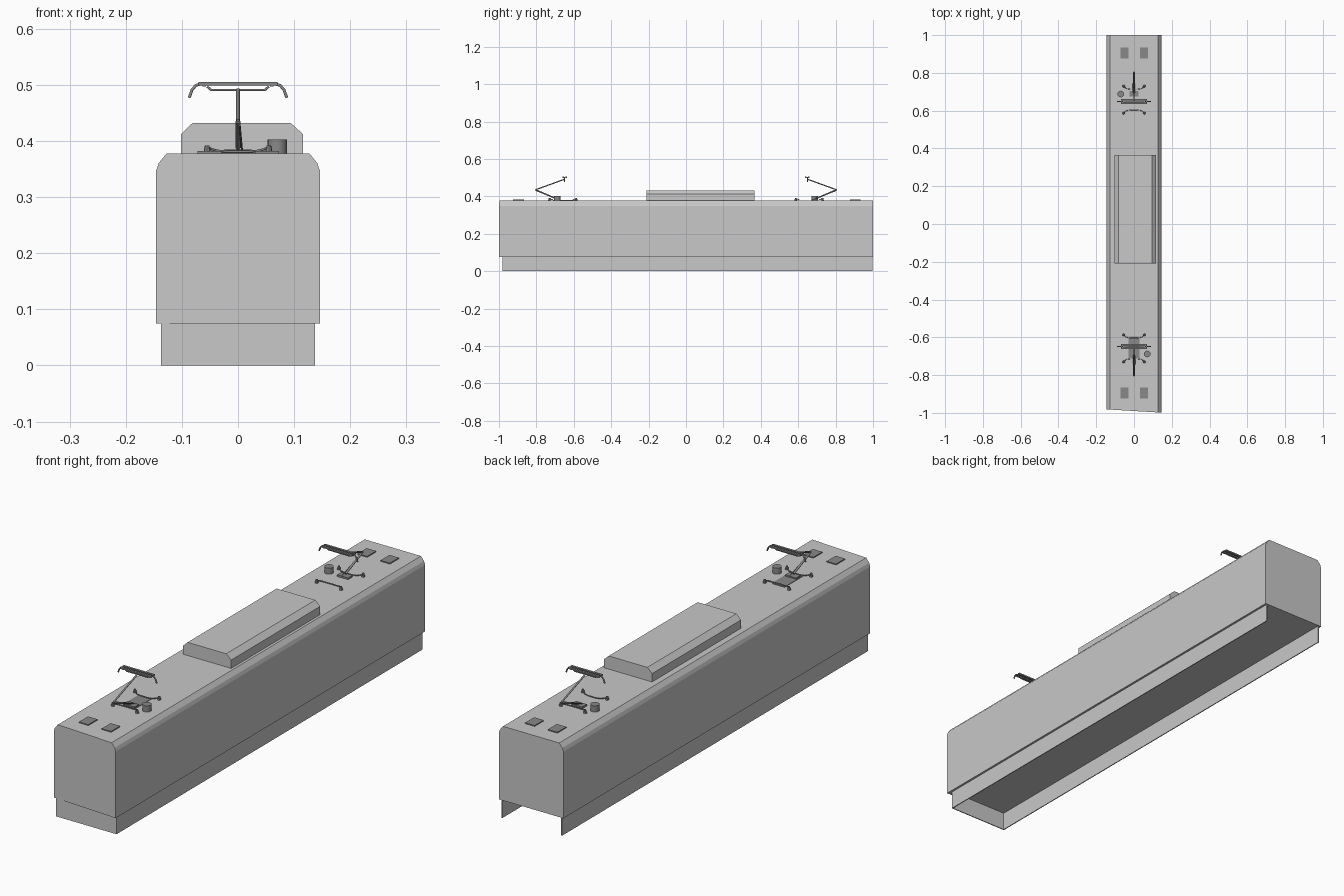
import bpy, bmesh, math
from mathutils import Matrix, Vector

old = bpy.data.objects.get("Cube")
if old:
    bpy.data.objects.remove(old, do_unlink=True)


def material(name, value):
    m = bpy.data.materials.new(name)
    m.use_nodes = True
    col = (value, value, value, 1)
    m.diffuse_color = col
    m.node_tree.nodes["Principled BSDF"].inputs["Base Color"].default_value = col
    return m


BODY = material("light grey", 0.58)
DETAIL = material("dark grey", 0.25)


def add_object(name, bm, mat, matrix=None):
    bmesh.ops.recalc_face_normals(bm, faces=bm.faces[:])
    mesh = bpy.data.meshes.new(name)
    bm.to_mesh(mesh)
    bm.free()
    mesh.materials.append(mat)
    ob = bpy.data.objects.new(name, mesh)
    bpy.context.collection.objects.link(ob)
    if matrix:
        ob.matrix_world = matrix
    return ob


def extrusion(name, profile, y0, y1, mat, skew=0.0):
    """Extrude an x-z profile along y; skew angles the front end."""
    bm = bmesh.new()
    front = [bm.verts.new((x, y0 - skew * x, z)) for x, z in profile]
    back = [bm.verts.new((x, y1, z)) for x, z in profile]
    bm.faces.new(front)
    bm.faces.new(back)
    n = len(profile)
    for i in range(n):
        j = (i + 1) % n
        bm.faces.new((front[i], front[j], back[j], back[i]))
    return add_object(name, bm, mat)


def box(name, centre, size, mat, matrix=None):
    bm = bmesh.new()
    bmesh.ops.create_cube(bm, size=1, matrix=Matrix.Translation(centre) @ Matrix.Diagonal((*size, 1)))
    return add_object(name, bm, mat, matrix)


def cylinder(name, base, r1, r2, height, mat, matrix, sides=16):
    bm = bmesh.new()
    bmesh.ops.create_cone(bm, cap_ends=True, segments=sides, radius1=r1, radius2=r2, depth=height,
                          matrix=Matrix.Translation(Vector(base) + Vector((0, 0, height / 2))))
    return add_object(name, bm, mat, matrix)


def rod(name, points, radius, mat, matrix):
    """Round bar following a path."""
    cu = bpy.data.curves.new(name, "CURVE")
    cu.dimensions = "3D"
    cu.bevel_depth = radius
    cu.bevel_resolution = 1
    cu.use_fill_caps = True
    sp = cu.splines.new("POLY")
    sp.points.add(len(points) - 1)
    for p, co in zip(sp.points, points):
        p.co = (*co, 1)
    cu.materials.append(mat)
    ob = bpy.data.objects.new(name, cu)
    bpy.context.collection.objects.link(ob)
    ob.matrix_world = matrix
    return ob


# Main body shell with bevelled roof edges
W, ROOF, SILL = 0.146, 0.378, 0.075
half = [(W, SILL), (W, 0.347), (0.141, 0.361), (0.127, ROOF)]
extrusion("body", half + [(-x, z) for x, z in reversed(half)], -0.99, 1.0, BODY, skew=0.06)

# Skirt plates: two sides and a front, open at the back
for side, label in ((-1, "right"), (1, "left")):
    box(label + "_skirt", (side * 0.135, 0.008, 0.038), (0.004, 1.976, 0.076), BODY)
box("front_skirt", (0, -0.978, 0.038), (0.274, 0.004, 0.076), BODY)

# Roof equipment housing
extrusion("roof_housing", [(-0.102, ROOF - 0.003), (0.116, ROOF - 0.003), (0.116, 0.412),
                           (0.094, 0.432), (-0.081, 0.432), (-0.102, 0.412)], -0.21, 0.365, BODY)

# Roof hatches at both ends
for y, end in ((-0.895, "front"), (0.905, "back")):
    for x, label in ((-0.051, "right"), (0.052, "left")):
        box(f"{end}_{label}_hatch", (x, y, ROOF + 0.001), (0.043, 0.058, 0.006), DETAIL)
box("front_base_plate", (0, -0.653, ROOF), (0.058, 0.115, 0.004), DETAIL)


def current_collector(end, turn):
    """Roof collector arm with its base, busbars and tank."""
    m = Matrix.Rotation(turn, 4, "Z")
    name = lambda part: f"{end}_{part}"
    knee, pivot, top = (0, -0.805, 0.435), (0, -0.695, 0.388), (0, -0.65, 0.491)
    box(name("pivot_base"), (0, -0.69, ROOF + 0.003), (0.05, 0.03, 0.008), DETAIL, m)
    rod(name("lower_arm"), [pivot, knee], 0.0042, DETAIL, m)
    rod(name("guide_rod"), [(0.007, -0.68, 0.384), (0.003, -0.798, 0.428)], 0.0018, DETAIL, m)
    rod(name("upper_arm"), [knee, top], 0.0035, DETAIL, m)
    # Contact head with drooping horns
    rod(name("head_support"), [(-0.055, -0.65, 0.497), (-0.048, -0.65, 0.491),
                               (0.048, -0.65, 0.491), (0.055, -0.65, 0.497)], 0.0025, DETAIL, m)
    for y in (-0.657, -0.641):
        box(name("contact_strip"), (0, y, 0.502), (0.14, 0.009, 0.006), DETAIL, m)
    for s in (-1, 1):
        rod(name("horn"), [(s * x, -0.649, z) for x, z in
                           ((0.066, 0.502), (0.075, 0.499), (0.082, 0.491), (0.087, 0.477))],
            0.003, DETAIL, m)
        box(name("head_link"), (s * 0.06, -0.649, 0.499), (0.006, 0.022, 0.004), DETAIL, m)
    # Insulators joined by bowed busbars
    for y, bow in ((-0.587, -0.017), (-0.73, 0.017)):
        for s in (-1, 1):
            cylinder(name("insulator"), (s * 0.055, y, ROOF), 0.007, 0.004, 0.014, DETAIL, m, 8)
        rod(name("busbar"), [(0.055 * t, y + bow * (1 - t ** 4), ROOF + 0.003 + 0.008 * t ** 4)
                             for t in (-1, -0.85, -0.65, -0.3, 0.3, 0.65, 0.85, 1)], 0.0022, DETAIL, m)
    # Roof tank
    tank = cylinder(name("roof_tank"), (0.07, -0.688, ROOF), 0.0175, 0.0175, 0.025, DETAIL, m)
    bpy.ops.object.select_all(action="DESELECT")
    tank.select_set(True)
    bpy.context.view_layer.objects.active = tank
    bpy.ops.object.shade_smooth_by_angle()


current_collector("front", 0)
current_collector("back", math.pi)
